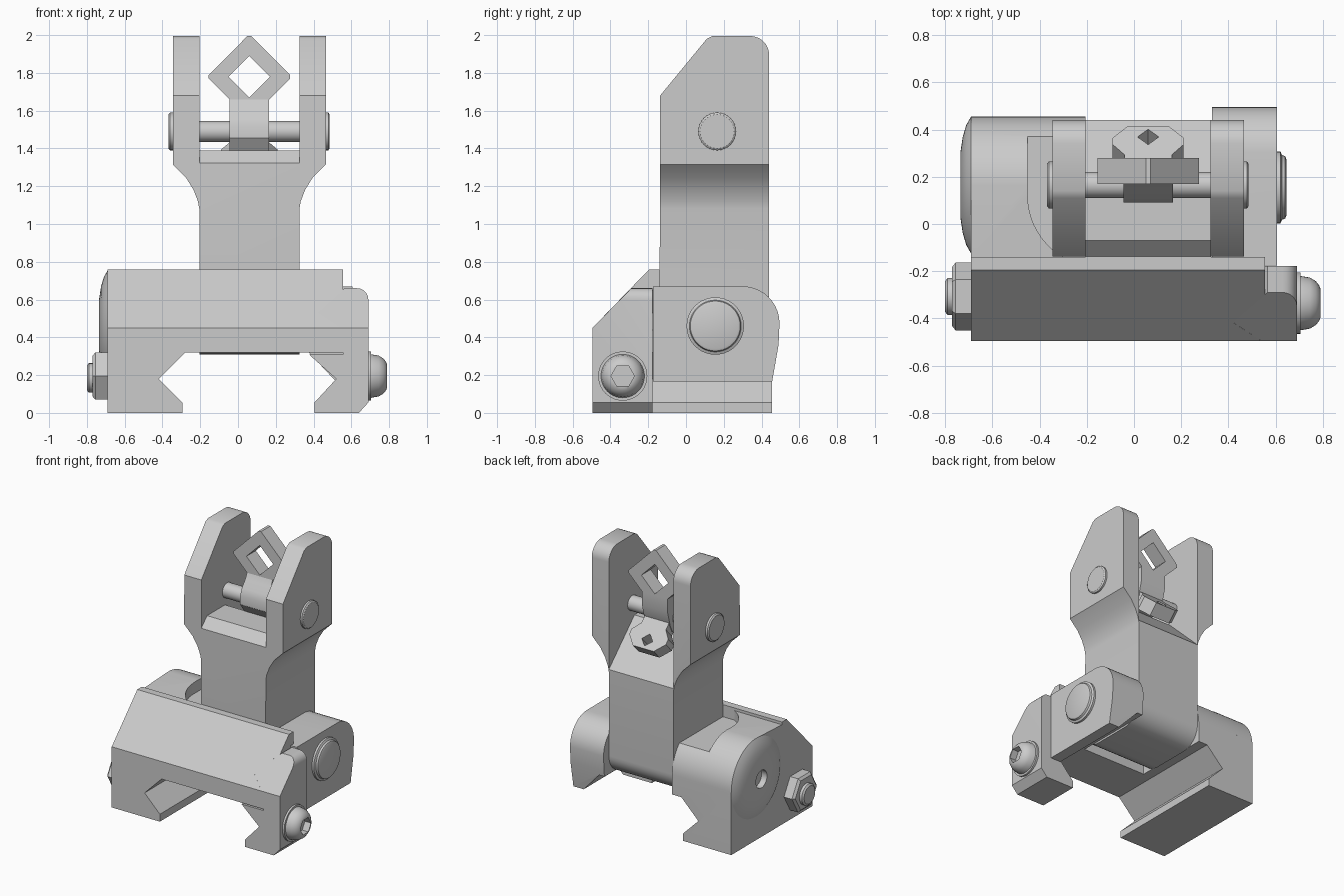
import bpy, bmesh
from math import sin, cos, pi, radians

if "Cube" in bpy.data.objects:
    bpy.data.objects.remove(bpy.data.objects["Cube"])


def make(name, bm):
    bmesh.ops.recalc_face_normals(bm, faces=bm.faces[:])
    me = bpy.data.meshes.new(name)
    bm.to_mesh(me)
    bm.free()
    ob = bpy.data.objects.new(name, me)
    bpy.context.collection.objects.link(ob)
    return ob


def prism(name, pts, axis, lo, hi):
    """Extrude a 2D outline along an axis: x -> (y,z), y -> (x,z), z -> (x,y)."""
    place = {'x': lambda a, b, t: (t, a, b), 'y': lambda a, b, t: (a, t, b),
             'z': lambda a, b, t: (a, b, t)}[axis]
    bm = bmesh.new()
    r0, r1 = [[bm.verts.new(place(a, b, t)) for a, b in pts] for t in (lo, hi)]
    bm.faces.new(r0)
    bm.faces.new(r1)
    for i in range(len(pts)):
        j = (i + 1) % len(pts)
        bm.faces.new((r0[i], r0[j], r1[j], r1[i]))
    return make(name, bm)


def lathe(name, prof, y, z, n=40):
    """Revolve (x, radius) points around an axis parallel to x."""
    bm = bmesh.new()
    rings = [[bm.verts.new((x, y + r * cos(2 * pi * i / n), z + r * sin(2 * pi * i / n)))
              for i in range(n)] for x, r in prof]
    for a, b in zip(rings, rings[1:]):
        for i in range(n):
            j = (i + 1) % n
            bm.faces.new((a[i], a[j], b[j], b[i]))
    bm.faces.new(rings[0])
    bm.faces.new(rings[-1])
    return make(name, bm)


def boolean(ob, tool, op):
    m = ob.modifiers.new('cut', 'BOOLEAN')
    m.operation, m.object, m.solver = op, tool, 'EXACT'
    bpy.context.view_layer.objects.active = ob
    bpy.ops.object.modifier_apply(modifier=m.name)
    bpy.data.objects.remove(tool)
    return ob


def two_view(name, xz, yz):
    """Solid whose front outline is xz and side outline is yz."""
    return boolean(prism(name, xz, 'y', -2, 2), prism('tool', yz, 'x', -2, 2), 'INTERSECT')


def arc(cx, cy, r, a0, a1, n=10):
    return [(cx + r * cos(radians(a0 + (a1 - a0) * i / n)),
             cy + r * sin(radians(a0 + (a1 - a0) * i / n))) for i in range(n + 1)]


def diamond(cx, cz, r):
    return [(cx - r, cz), (cx, cz - r), (cx + r, cz), (cx, cz + r)]


# Front block with the fixed rail jaw and the notch for the clamp
jaw = [(-.69, 0), (-.295, 0), (-.295, .055), (-.42, .18), (-.28, .32)]
two_view('front_block',
         jaw + [(.555, .32), (.555, .44), (.42, .53), (.555, .65), (.555, .76), (-.69, .76)],
         [(-.495, 0), (-.495, .45), (-.195, .76), (-.14, .76), (-.14, 0)])

# Left housing, rounded around the pivot, with a scoop clearing the folding arm
housing = two_view('left_housing', jaw + [(-.205, .32), (-.205, .8), (-.69, .8)],
                   [(-.14, 0), (-.14, .74)] + arc(.165, .465, .29, 90, 0, 16) + [(.455, 0)])
boolean(housing, prism('tool', [(-.27, .6)] + [(-.45, .6)] + arc(-.15, .12, .3, 180, 240)
                       + [(-.1, -.14), (-.1, .6)], 'z', .67, 1), 'DIFFERENCE')

# Spring cap on the left
lathe('pivot_cap', [(-.55, .29), (-.69, .29), (-.71, .255), (-.725, .205), (-.735, .14),
                    (-.735, .065), (-.62, .065)], .165, .465, 56)

# Right pivot ear, following the rail slope underneath
two_view('right_ear', [(.52, .165), (.605, .165), (.605, .67), (.33, .67), (.33, .32), (.375, .32)],
         [(-.175, .16), (-.175, .67)] + arc(.3, .475, .195, 90, 0) + [(.49, .36), (.455, .16)])
lathe('pivot_pin', [(-.5, .12), (.58, .12), (.58, .152), (.62, .152), (.627, .137),
                    (.64, .132), (.645, .12)], .155, .46)

# Removable clamp on the right
two_view('rail_clamp',
         [(.405, 0), (.64, 0), (.69, .055)] + arc(.63, .6, .06, 0, 90, 6)
         + [(.565, .66), (.42, .53), (.555, .44), (.555, .31), (.375, .31), (.52, .18), (.405, .055)],
         [(-.495, 0), (-.495, .45), (-.29, .66), (-.28, .67), (-.177, .67), (-.177, 0)])

# Clamp screw with hex socket, and the nut on the far end
screw = lathe('clamp_screw', [(.66, .13), (.705, .13), (.705, .115), (.745, .108), (.77, .093),
                              (.784, .075), (.79, .06)], -.335, .195)
boolean(screw, lathe('tool', [(.74, .062), (.85, .062)], -.335, .195, 6), 'DIFFERENCE')
lathe('clamp_nut', [(-.68, .144), (-.755, .144), (-.77, .125)], -.307, .195, 6)
lathe('screw_end', [(-.7, .078), (-.79, .078), (-.8, .065)], -.307, .185, 32)

# Folding arm: waisted post with a fork at the top
flare_l = [(-.205, 1.08), (-.212, 1.12), (-.235, 1.18), (-.275, 1.245), (-.345, 1.315), (-.345, 1.995)]
flare_r = [(.12 - x, z) for x, z in reversed(flare_l)]
arm = two_view('folding_arm', [(-.205, .2)] + flare_l + flare_r + [(.325, .2)],
               arc(.01, .46, .15, 180, 270) + arc(.29, .46, .15, 270, 360)
               + arc(.34, 1.895, .1, 0, 90) + [(.14, 1.995), (.11, 1.98), (-.137, 1.68)])
boolean(arm, prism('tool', [(-.3, 1.16), (-.07, 1.39), (.14, 1.39), (.6, .945), (.6, 2.2), (-.3, 2.2)],
                   'x', -.2049, .3249), 'DIFFERENCE')

# Cross pin with a head at each side of the fork
lathe('aperture_pin', [(-.368, .09), (-.36, .1), (-.33, .1), (-.33, .055), (.45, .055), (.45, .1),
                       (.478, .1), (.485, .09)], .165, 1.49, 32)

# Upright aperture: stem and diamond ring
prism('aperture_stem', [(.09, 1.455), (.135, 1.39), (.22, 1.39), (.25, 1.45), (.28, 1.56), (.28, 1.66),
                        (.17, 1.66), (.15, 1.62), (.11, 1.57), (.09, 1.52)], 'x', -.045, .165)
ring = prism('aperture_ring', [(-.155, 1.77), (-.155, 1.79), (.05, 1.995), (.07, 1.995), (.275, 1.79),
                               (.275, 1.77), (.145, 1.64), (-.025, 1.64)], 'y', .17, .28)
boolean(ring, prism('tool', diamond(.06, 1.78, .11), 'y', 0, 1), 'DIFFERENCE')

# Second aperture leaf, turned back and down around the pin
leaf = prism('lower_aperture', [(-.1, 0), (-.1, .13), (-.15, .19), (-.15, .23), (-.085, .3),
                                (.085, .3), (.15, .23), (.15, .19), (.1, .13), (.1, 0)],
             'y', -.05, .05)
boolean(leaf, prism('tool', diamond(0, .235, .045), 'y', -1, 1), 'DIFFERENCE')
leaf.rotation_euler = (radians(-134), 0, 0)
leaf.location = (.06, .165, 1.49)

# Smooth curved faces, keep edges crisp
bpy.ops.object.select_all(action='SELECT')
bpy.ops.object.shade_smooth_by_angle(angle=radians(28))
